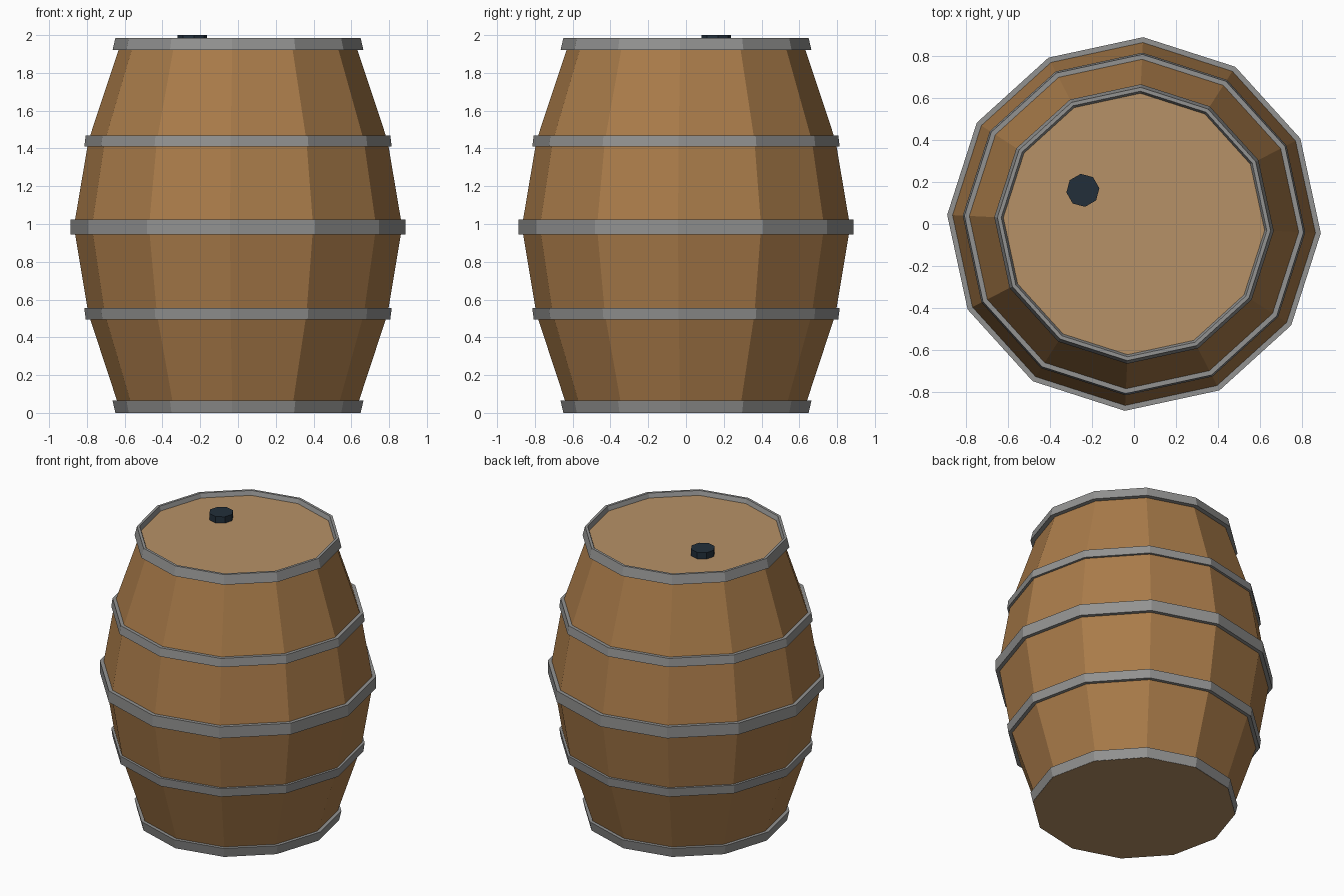
import bpy, math

if "Cube" in bpy.data.objects:
    bpy.data.objects.remove(bpy.data.objects["Cube"])

ROT = math.radians(-2.8)
SIDES = 12


def material(name, rgb):
    m = bpy.data.materials.new(name)
    m.diffuse_color = (*rgb, 1)
    m.use_nodes = True
    m.node_tree.nodes["Principled BSDF"].inputs["Base Color"].default_value = m.diffuse_color
    return m


wood = material("stave wood", (0.40, 0.20, 0.068))
lid_wood = material("lid wood", (0.47, 0.285, 0.135))
iron = material("hoop iron", (0.29, 0.29, 0.285))
dark = material("dark plug", (0.016, 0.028, 0.042))


def lathe(name, profile, mat, sides=SIDES, rot=ROT, closed=False, caps=False, center=(0, 0)):
    """Revolve (radius, z) points, listed bottom to top along the outside."""
    verts, faces = [], []
    n = len(profile)
    for r, z in profile:
        for i in range(sides):
            a = rot + 2 * math.pi * i / sides
            verts.append((center[0] + r * math.cos(a), center[1] + r * math.sin(a), z))
    for k in range(n if closed else n - 1):
        k2 = (k + 1) % n
        for i in range(sides):
            j = (i + 1) % sides
            faces.append((k * sides + i, k * sides + j, k2 * sides + j, k2 * sides + i))
    if caps:
        faces.append(tuple(reversed(range(sides))))
        faces.append(tuple(range((n - 1) * sides, n * sides)))
    mesh = bpy.data.meshes.new(name)
    mesh.from_pydata(verts, [], faces)
    mesh.materials.append(mat)
    obj = bpy.data.objects.new(name, mesh)
    bpy.context.collection.objects.link(obj)
    return obj


# Bulging body, bent at the hoops, with lid-coloured ends
body = lathe("barrel_body", [(0.62, 0.0), (0.793, 0.525), (0.87, 0.985),
                             (0.793, 1.44), (0.622, 1.955)], wood, caps=True)
body.data.materials.append(lid_wood)
for p in body.data.polygons:
    if abs(p.normal.z) > 0.9:
        p.material_index = 1

# Bottom board reaching the hoop edge
lathe("bottom_board", [(0.648, -0.001), (0.648, 0.01)], lid_wood, caps=True)

# Iron hoops: (name, bottom z, bottom radius, top z, top radius, inner bottom, inner top)
for name, z0, r0, z1, r1, i0, i1 in [
    ("bottom_hoop", 0.0, 0.650, 0.066, 0.665, 0.61, 0.63),
    ("lower_hoop", 0.495, 0.807, 0.556, 0.815, 0.77, 0.785),
    ("middle_hoop", 0.944, 0.889, 1.024, 0.889, 0.85, 0.85),
    ("upper_hoop", 1.41, 0.815, 1.468, 0.807, 0.785, 0.77),
    ("top_hoop", 1.92, 0.665, 1.985, 0.650, 0.61, 0.632),
]:
    lathe(name, [(r0, z0), (r1, z1), (i1, z1), (i0, z0)], iron, closed=True)

# Eight-sided plug in the lid
lathe("plug", [(0.079, 1.94), (0.079, 2.0)], dark, sides=8,
      rot=math.radians(7.5), caps=True, center=(-0.243, 0.16))
